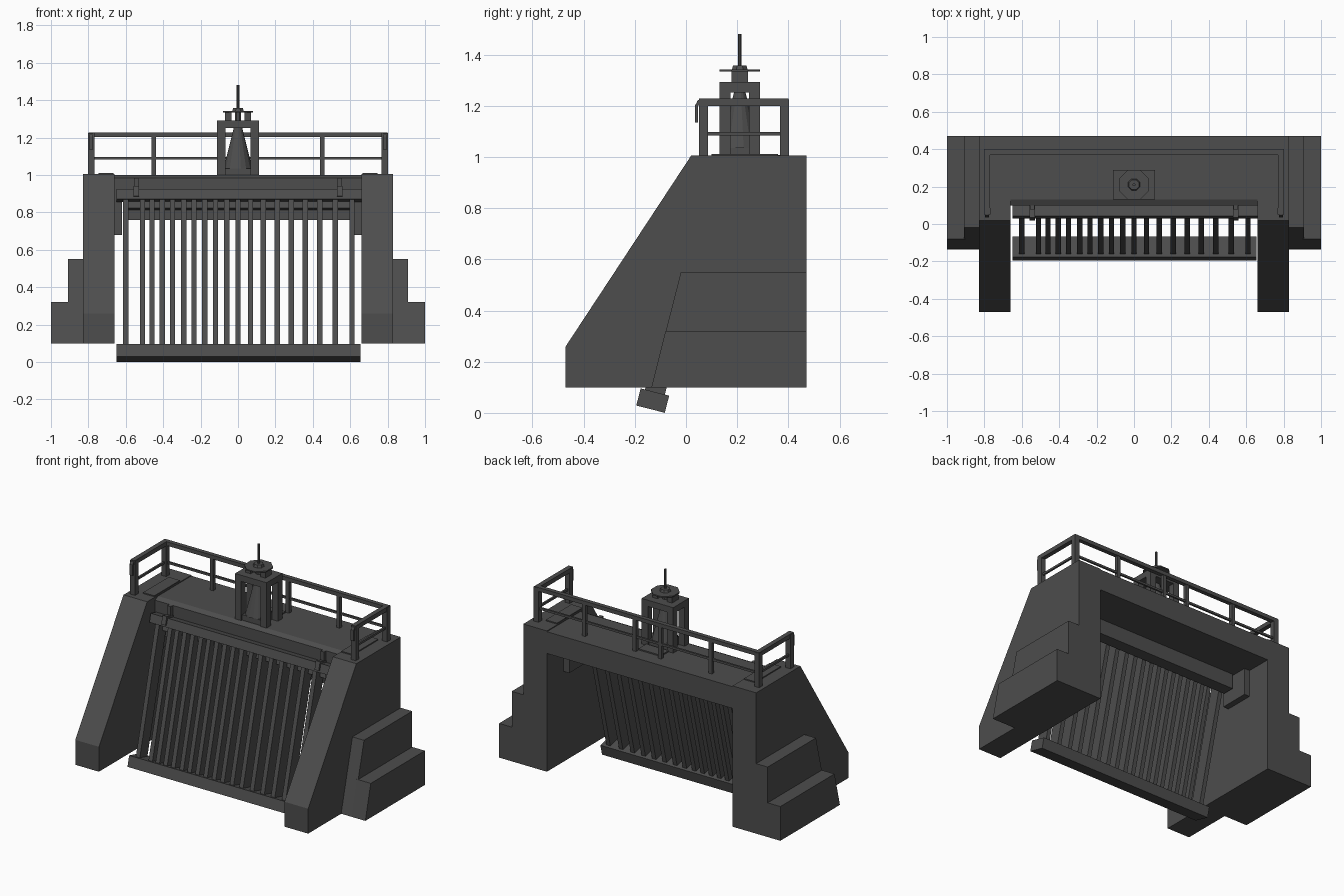
import bpy, bmesh, math
from mathutils import Matrix, Vector

cube = bpy.data.objects.get("Cube")
if cube:
    bpy.data.objects.remove(cube, do_unlink=True)

GREY = (0.075, 0.075, 0.075, 1)
mat = bpy.data.materials.new("dark grey")
mat.use_nodes = True
mat.diffuse_color = GREY
bsdf = mat.node_tree.nodes["Principled BSDF"]
bsdf.inputs["Base Color"].default_value = GREY
bsdf.inputs["Roughness"].default_value = 0.8


def finish(name, bm, matrix=Matrix()):
    bmesh.ops.recalc_face_normals(bm, faces=bm.faces)
    mesh = bpy.data.meshes.new(name)
    bm.to_mesh(mesh)
    bm.free()
    mesh.materials.append(mat)
    obj = bpy.data.objects.new(name, mesh)
    obj.matrix_world = matrix
    bpy.context.collection.objects.link(obj)
    return obj


def box(name, x, y, z, matrix=Matrix()):
    """Box from (low, high) ranges on each axis."""
    bm = bmesh.new()
    bmesh.ops.create_cube(bm, size=1)
    for v in bm.verts:
        v.co = [r[0] if c < 0 else r[1] for c, r in zip(v.co, (x, y, z))]
    return finish(name, bm, matrix)


def prism(name, profile, x0, x1):
    """Side profile of (y, z) points extruded along x."""
    bm = bmesh.new()
    face = bm.faces.new([bm.verts.new((x0, y, z)) for y, z in profile])
    out = bmesh.ops.extrude_face_region(bm, geom=[face])["geom"]
    bmesh.ops.translate(bm, vec=(x1 - x0, 0, 0),
                        verts=[v for v in out if isinstance(v, bmesh.types.BMVert)])
    return finish(name, bm)


def cone(name, centre, r0, r1, z0, z1, sides):
    bm = bmesh.new()
    bmesh.ops.create_cone(bm, cap_ends=True, segments=sides, radius1=r0, radius2=r1,
                          depth=z1 - z0)
    spin = Matrix.Rotation(math.pi / sides, 4, 'Z')
    return finish(name, bm, Matrix.Translation((*centre, (z0 + z1) / 2)) @ spin)


def post(name, x, y, z0, z1, w):
    return box(name, (x - w, x + w), (y - w, y + w), (z0, z1))


# Piers, stepped buttresses, brackets and side railings
pier = [(-0.47, 0.1), (-0.47, 0.26), (0.02, 1.005), (0.47, 1.005), (0.47, 0.1)]
upper_step = [(-0.135, 0.1), (-0.02, 0.55), (0.47, 0.55), (0.47, 0.1)]
lower_step = [(-0.135, 0.1), (-0.08, 0.32), (0.47, 0.32), (0.47, 0.1)]
for side, s in (("left", 1), ("right", -1)):
    prism(side + "_pier", pier, s * 0.66, s * 0.828)
    prism(side + "_upper_step", upper_step, s * 0.82, s * 0.91)
    prism(side + "_lower_step", lower_step, s * 0.9, s)
    def span(a, b):
        return tuple(sorted((s * a, s * b)))
    box(side + "_bracket", span(0.62, 0.665), (0.1, 0.3), (0.68, 0.985))
    box(side + "_hatch", span(0.665, 0.745), (0.1, 0.36), (1.0, 1.012))
    for y in (0.068, 0.385):
        post(side + "_rail_post", s * 0.785, y, 1.0, 1.225, 0.017)
    box(side + "_top_rail", span(0.77, 0.8), (0.05, 0.4), (1.2, 1.228))
    box(side + "_mid_rail", span(0.78, 0.792), (0.068, 0.385), (1.083, 1.097))
    box(side + "_rail_hook", span(0.775, 0.797), (0.036, 0.046), (1.135, 1.205))
    prism(side + "_rail_elbow", [(0.036, 1.2), (0.046, 1.2), (0.06, 1.205),
                                 (0.06, 1.228), (0.045, 1.22)], s * 0.775, s * 0.797)

# Deck with its front beam, and the rear railing
deck = [(0.1, 0.86), (0.1, 0.985), (0.13, 1.0), (0.47, 1.0), (0.47, 0.86)]
prism("deck", deck, -0.665, 0.665)
box("front_beam", (-0.61, 0.61), (0.12, 0.2), (0.76, 0.87))
box("rear_top_rail", (-0.8, 0.8), (0.372, 0.4), (1.203, 1.228))
box("rear_mid_rail", (-0.785, 0.785), (0.38, 0.392), (1.083, 1.097))
for x in (-0.45, -0.09, 0.09, 0.45):
    post("rear_rail_post", x, 0.385, 0.99, 1.21, 0.012)

# Tilted trash rack
tilt = Matrix.Translation((0, -0.13, 0.048)) @ Matrix.Rotation(math.radians(-14.3), 4, 'X')
box("rack_sill", (-0.65, 0.655), (-0.0575, 0.0575), (-0.0345, 0.0345), tilt)
box("rack_head", (-0.65, 0.66), (-0.05, 0.02), (0.838, 0.893), tilt)
box("rack_tie", (-0.6, 0.6), (0.0, 0.04), (0.8, 0.835), tilt)
bars = (-0.6, -0.51, -0.46, -0.405, -0.35, -0.29, -0.235, -0.178, -0.12, -0.06,
        0, 0.067, 0.135, 0.21, 0.285, 0.36, 0.437, 0.52, 0.61)
for x in bars:
    box("rack_bar", (x - 0.014, x + 0.014), (-0.04, 0.04), (0.02, 0.85), tilt)
for x in (-0.545, 0.545):
    box("rack_clamp", (x - 0.015, x + 0.015), (-0.062, 0.03), (0.85, 0.905), tilt)
    post("clamp_pin", x, 0.09, 0.88, 0.985, 0.012)

# Bell tower on the deck
ty = 0.21
for x in (-0.09, 0.09):
    for y in (ty - 0.058, ty + 0.058):
        post("tower_leg", x, y, 0.99, 1.27, 0.022)
box("tower_cap", (-0.112, 0.112), (ty - 0.08, ty + 0.08), (1.252, 1.292))
box("tower_base", (-0.07, 0.07), (ty - 0.07, ty + 0.07), (0.99, 1.035))
box("deck_plate", (-0.08, 0.08), (0.29, 0.37), (0.995, 1.008))
cone("bell", (0, ty), 0.078, 0.022, 1.035, 1.255, 16)
for x in (-0.052, 0.052):
    box("lamp_support", (x - 0.018, x + 0.018), (ty - 0.032, ty + 0.032), (1.29, 1.335))
cone("lamp_stem", (0, ty), 0.018, 0.018, 1.29, 1.345, 8)
cone("lamp_disc", (0, ty), 0.086, 0.086, 1.333, 1.341, 8)
cone("lamp_cap", (0, ty), 0.034, 0.028, 1.34, 1.357, 8)
cone("mast", (0, ty), 0.008, 0.008, 1.355, 1.48, 8)
